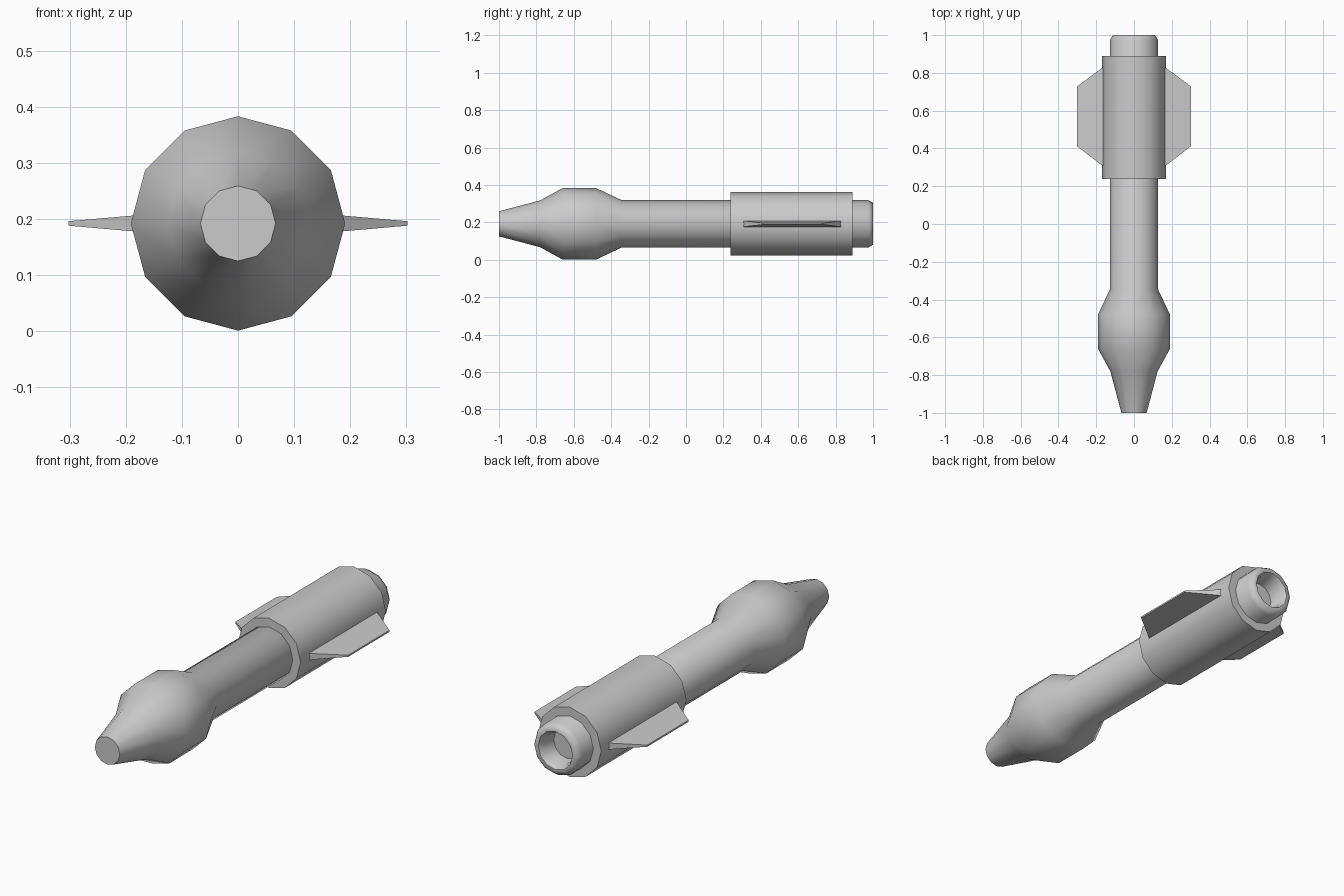
import bpy, bmesh, math

if "Cube" in bpy.data.objects:
    bpy.data.objects.remove(bpy.data.objects["Cube"])

CZ = 0.192   # height of the long axis
SIDES = 12


def make_object(name, bm, angle=None):
    bmesh.ops.recalc_face_normals(bm, faces=bm.faces)
    mesh = bpy.data.meshes.new(name)
    bm.to_mesh(mesh)
    bm.free()
    obj = bpy.data.objects.new(name, mesh)
    bpy.context.collection.objects.link(obj)
    bpy.ops.object.select_all(action='DESELECT')
    obj.select_set(True)
    bpy.context.view_layer.objects.active = obj
    if angle:
        bpy.ops.object.shade_smooth_by_angle(angle=math.radians(angle))
    return obj


def lathe(name, profile, angle):
    """Revolve (y, radius) points around the long axis and cap both ends."""
    bm = bmesh.new()
    rings = []
    for y, r in profile:
        rings.append([bm.verts.new((r * math.sin(a), y, CZ + r * math.cos(a)))
                      for a in (2 * math.pi * i / SIDES for i in range(SIDES))])
    for lo, hi in zip(rings, rings[1:]):
        for i in range(SIDES):
            j = (i + 1) % SIDES
            bm.faces.new((lo[i], lo[j], hi[j], hi[i]))
    bm.faces.new(rings[0])
    bm.faces.new(rings[-1])
    return make_object(name, bm, angle)


# body: blunt nose, bulged head, slim tube and recessed nozzle
lathe("body", [(-1.0, 0.067), (-0.78, 0.125), (-0.66, 0.191), (-0.48, 0.191),
               (-0.345, 0.127), (0.975, 0.127), (1.0, 0.112), (1.0, 0.092),
               (0.975, 0.079), (0.91, 0.072)], 60)

# collar: wider sleeve around the rear of the tube
lathe("collar", [(0.238, 0.169), (0.89, 0.169)], 60)

# fins: tapered blades, thick at the root and thin at the tip
for side, label in ((1, "right"), (-1, "left")):
    bm = bmesh.new()
    sections = []
    for x, y0, y1, half in ((0.13, 0.28, 0.855, 0.019), (0.302, 0.412, 0.728, 0.004)):
        sections.append([bm.verts.new((side * x, y, CZ + z)) for y, z in
                         ((y0, -half), (y1, -half), (y1, half), (y0, half))])
    root, tip = sections
    for i in range(4):
        j = (i + 1) % 4
        bm.faces.new((root[i], root[j], tip[j], tip[i]))
    bm.faces.new(root)
    bm.faces.new(tip)
    make_object(label + "_fin", bm)
